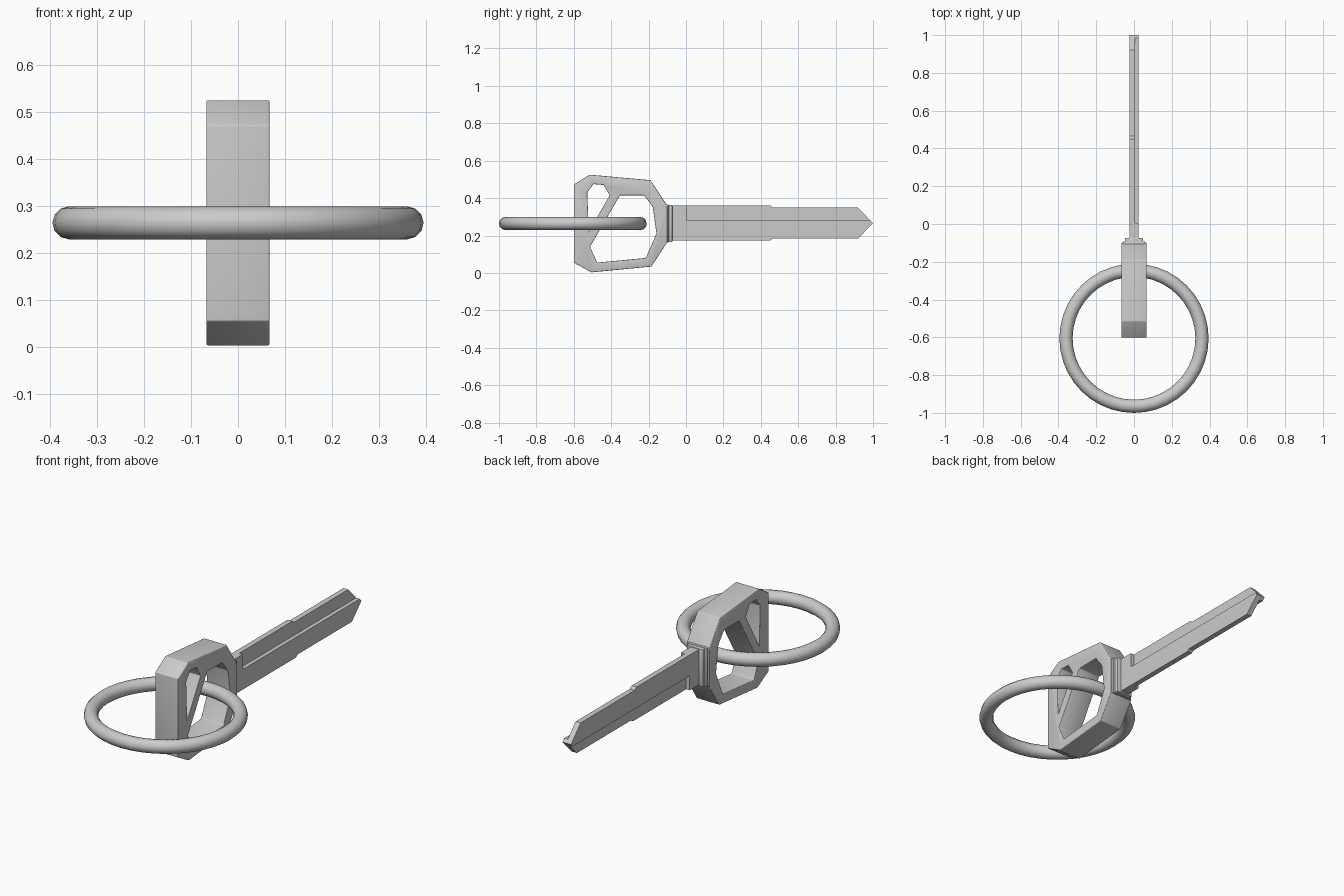
import bpy, bmesh
from mathutils import Vector

if "Cube" in bpy.data.objects:
    bpy.data.objects.remove(bpy.data.objects["Cube"])


def finish(obj, angle=0.6):
    bpy.ops.object.select_all(action='DESELECT')
    obj.select_set(True)
    bpy.context.view_layer.objects.active = obj
    bpy.ops.object.shade_smooth_by_angle(angle=angle)


def plate(name, outline, x0, x1):
    """Extrude a (y, z) outline from x0 to x1."""
    bm = bmesh.new()
    face = bm.faces.new([bm.verts.new((x0, y, z)) for y, z in outline])
    ext = bmesh.ops.extrude_face_region(bm, geom=[face])
    verts = [v for v in ext['geom'] if isinstance(v, bmesh.types.BMVert)]
    bmesh.ops.translate(bm, verts=verts, vec=Vector((x1 - x0, 0, 0)))
    bmesh.ops.recalc_face_normals(bm, faces=bm.faces)
    mesh = bpy.data.meshes.new(name)
    bm.to_mesh(mesh)
    bm.free()
    obj = bpy.data.objects.new(name, mesh)
    bpy.context.collection.objects.link(obj)
    return obj


def box(name, x, y, z):
    return plate(name, [(y[0], z[0]), (y[1], z[0]), (y[1], z[1]), (y[0], z[1])], *x)


def modify(obj, kind, **settings):
    mod = obj.modifiers.new(kind.title(), kind)
    for key, value in settings.items():
        setattr(mod, key, value)
    bpy.context.view_layer.objects.active = obj
    bpy.ops.object.modifier_apply(modifier=mod.name)


def cut(obj, cutters):
    for c in cutters:
        modify(obj, 'BOOLEAN', operation='DIFFERENCE', object=c, solver='EXACT')
        bpy.data.objects.remove(c)


# Head with two openings split by a diagonal bar
head = plate("key_head", [(-0.60, 0.055), (-0.60, 0.472), (-0.515, 0.525), (-0.19, 0.496),
                          (-0.10, 0.36), (-0.10, 0.165), (-0.185, 0.034), (-0.505, 0.003)],
             -0.067, 0.067)
large = [(-0.353, 0.415), (-0.225, 0.415), (-0.178, 0.355), (-0.158, 0.21),
         (-0.215, 0.08), (-0.475, 0.055), (-0.513, 0.14)]
small = [(-0.495, 0.475), (-0.44, 0.47), (-0.408, 0.415), (-0.52, 0.22), (-0.528, 0.43)]
cut(head, [plate("large_opening", large, -0.2, 0.2), plate("small_opening", small, -0.2, 0.2)])
modify(head, 'BEVEL', width=0.013, segments=3, limit_method='ANGLE', angle_limit=0.4)
finish(head)

# Stepped collar between head and blade
for name, hx, y, z in (("collar_base", 0.06, (-0.125, -0.092), (0.162, 0.367)),
                       ("collar_front", 0.048, (-0.11, -0.073), (0.165, 0.364))):
    collar = box(name, (-hx, hx), y, z)
    modify(collar, 'BEVEL', width=0.004, segments=2)
    finish(collar)

# Blade with pointed tip, milled to a Z-shaped section
blade = plate("key_blade", [(-0.09, 0.173), (0.45, 0.173), (0.465, 0.184), (0.92, 0.184),
                            (1.0, 0.265), (0.92, 0.349), (0.465, 0.349), (0.45, 0.36),
                            (-0.09, 0.36)], -0.025, 0.025)
cut(blade, [box("upper_mill", (0.004, 0.1), (0.005, 1.2), (0.28, 0.6)),
            box("lower_mill", (-0.1, -0.004), (0.005, 1.2), (0.0, 0.25))])
finish(blade, 0.3)

# Split-free key ring
bpy.ops.mesh.primitive_torus_add(location=(0, -0.605, 0.264), major_radius=0.36,
                                 minor_radius=0.035, major_segments=40, minor_segments=12)
ring = bpy.context.object
ring.name = "key_ring"
finish(ring, 1.0)
